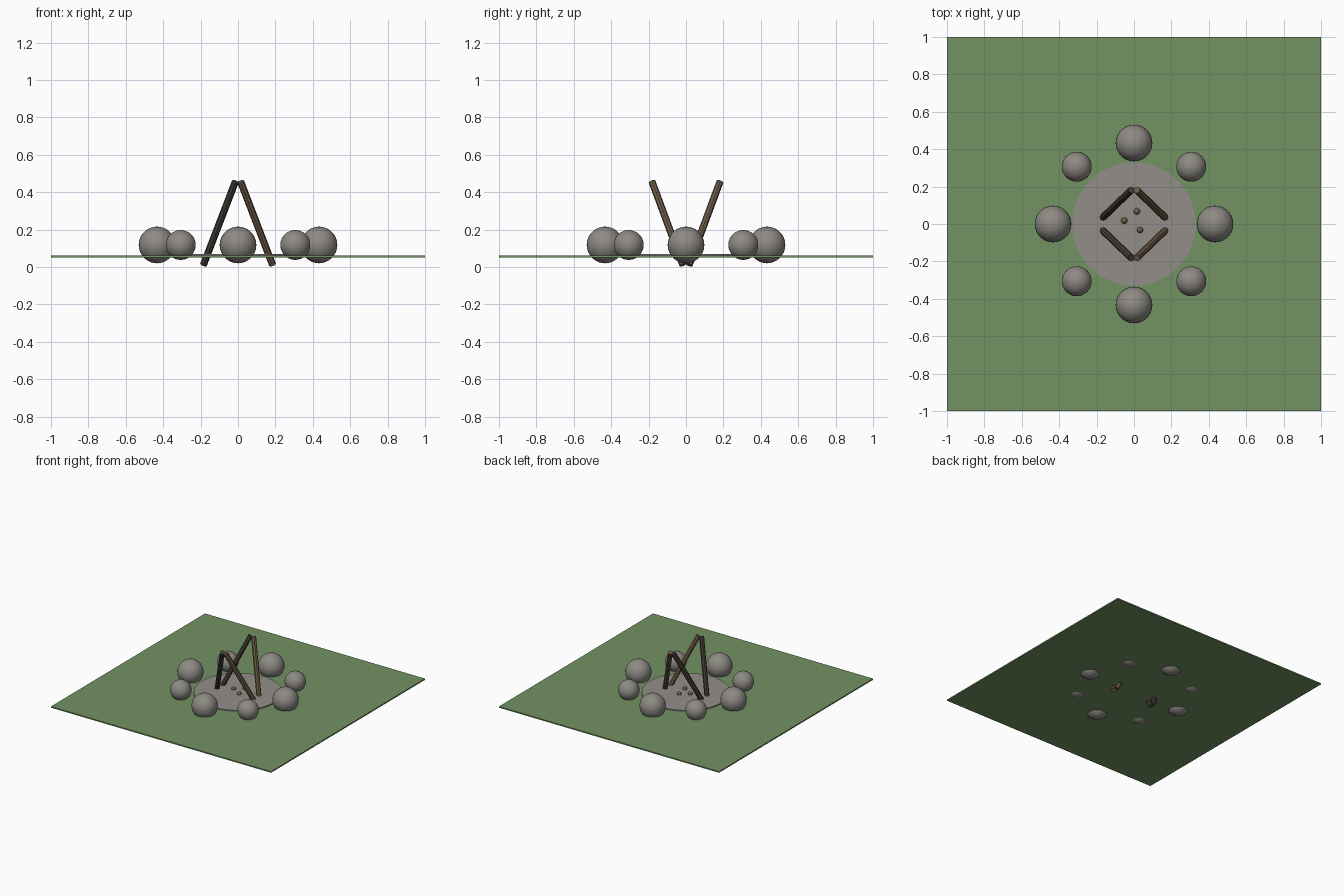
import bpy
from math import cos, sin, pi
from mathutils import Vector

cube = bpy.data.objects.get("Cube")
if cube:
    bpy.data.objects.remove(cube, do_unlink=True)


def material(name, rgb):
    mat = bpy.data.materials.new(name)
    mat.use_nodes = True
    colour = (*rgb, 1)
    mat.diffuse_color = colour
    mat.node_tree.nodes["Principled BSDF"].inputs["Base Color"].default_value = colour
    return mat


GRASS = material("grass green", (0.17, 0.29, 0.125))
ASH = material("ash grey", (0.29, 0.27, 0.25))
STONE = material("stone grey", (0.27, 0.255, 0.23))
WOOD = material("brown wood", (0.16, 0.11, 0.065))
CHARRED = material("charred wood", (0.06, 0.051, 0.042))


def finish(name, mat, smooth=False):
    obj = bpy.context.object
    obj.name = name
    obj.data.materials.append(mat)
    if smooth:
        bpy.ops.object.shade_smooth_by_angle()
    return obj


def ball(name, radius, location, mat):
    bpy.ops.mesh.primitive_uv_sphere_add(segments=32, ring_count=16,
                                         radius=radius, location=location)
    finish(name, mat, True)


def stick(name, start, end, radius, mat):
    start, end = Vector(start), Vector(end)
    axis = end - start
    bpy.ops.mesh.primitive_cylinder_add(vertices=8, radius=radius, depth=axis.length,
                                        location=(start + end) / 2)
    obj = finish(name, mat)
    obj.rotation_euler = axis.to_track_quat('Z', 'Y').to_euler()


# Thin square lawn
bpy.ops.mesh.primitive_cube_add(size=1, location=(0, 0, 0.0565))
finish("lawn", GRASS).scale = (2, 2, 0.01)

# Bed of ash
bpy.ops.mesh.primitive_cylinder_add(vertices=48, radius=0.33, depth=0.017,
                                    location=(0, 0, 0.0605))
finish("ash_bed", ASH, True)

# Ring of stones, alternating large and small
for i in range(8):
    angle = i * pi / 4
    radius = 0.08 if i % 2 else 0.098
    ball("ring_stone", radius, (0.433 * cos(angle), 0.433 * sin(angle), 0.118), STONE)

# Two pairs of leaning sticks, charred on one side
for sx, mat in ((1, WOOD), (-1, CHARRED)):
    for sy in (-1, 1):
        stick("leaning_stick", (sx * 0.185, sy * 0.017, 0.011),
              (sx * 0.014, sy * 0.182, 0.457), 0.019, mat)

# Loose wood chips on the ash
for x, y in ((-0.052, 0.018), (0.015, 0.068), (0.032, -0.032)):
    ball("wood_chip", 0.017, (x, y, 0.073), WOOD)
